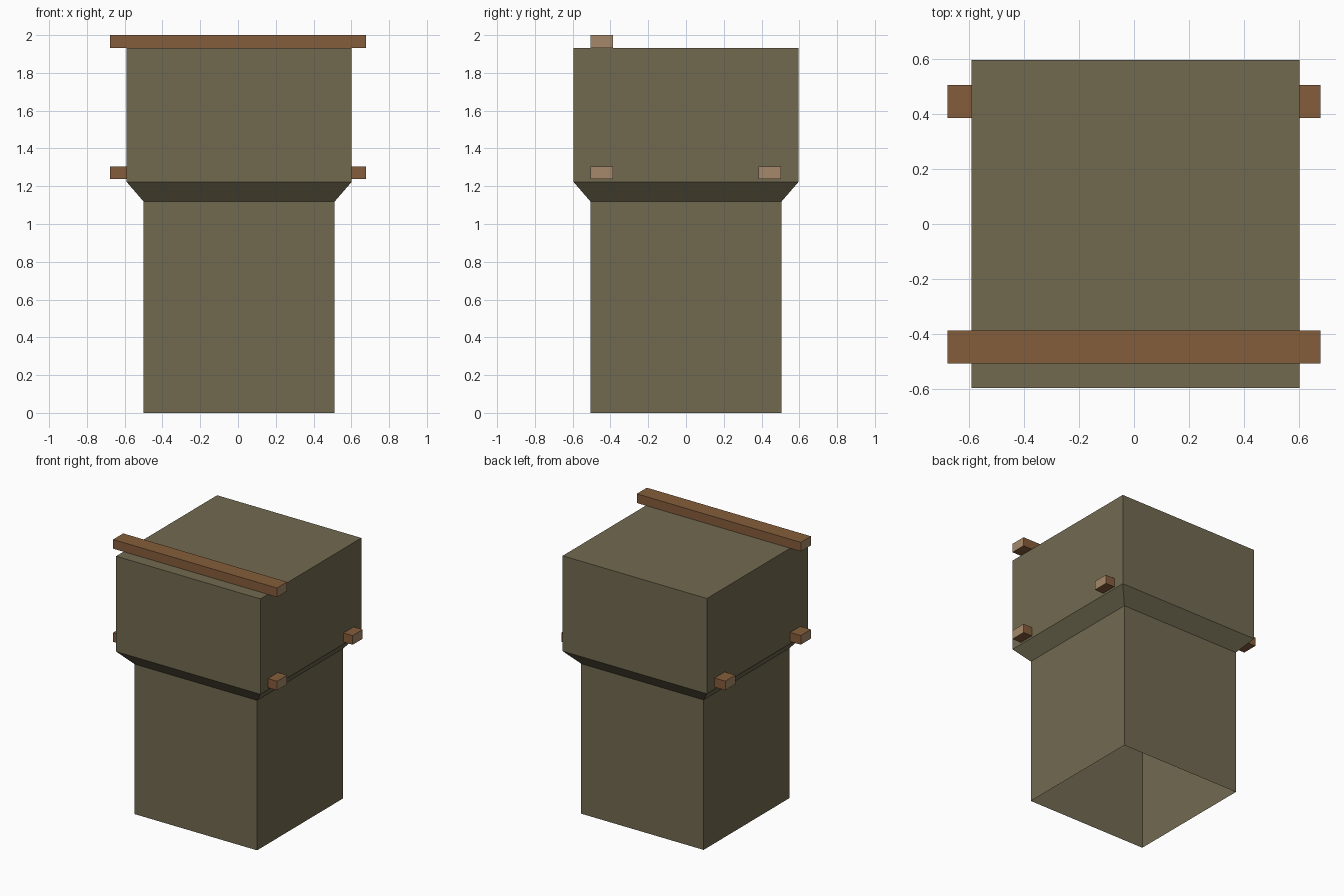
import bpy, bmesh

if "Cube" in bpy.data.objects:
    bpy.data.objects.remove(bpy.data.objects["Cube"])


def material(name, rgb):
    m = bpy.data.materials.new(name)
    m.diffuse_color = (*rgb, 1.0)
    m.use_nodes = True
    m.node_tree.nodes["Principled BSDF"].inputs["Base Color"].default_value = m.diffuse_color
    return m


STONE = material("olive_stone", (0.165, 0.144, 0.081))
WOOD = material("brown_wood", (0.235, 0.110, 0.043))
END = material("pale_end_grain", (0.375, 0.250, 0.142))


def add_object(name, bm, mats):
    mesh = bpy.data.meshes.new(name)
    bm.to_mesh(mesh)
    bm.free()
    for m in mats:
        mesh.materials.append(m)
    ob = bpy.data.objects.new(name, mesh)
    bpy.context.collection.objects.link(ob)
    return ob


# Tower shell: square rings stacked upward, closed on top and open underneath
CX = 0.006
bm = bmesh.new()
rings = []
for half, z in [(0.505, 0.0), (0.505, 1.118), (0.595, 1.222), (0.595, 1.933)]:
    rings.append([bm.verts.new((CX + sx * half, sy * half, z))
                  for sx, sy in [(-1, -1), (1, -1), (1, 1), (-1, 1)]])
for low, high in zip(rings, rings[1:]):
    for i in range(4):
        j = (i + 1) % 4
        bm.faces.new((low[i], low[j], high[j], high[i]))
bm.faces.new(rings[-1])
add_object("tower_shell", bm, [STONE])


# Wooden beams running left to right, with pale cut ends
def beam(name, y, z):
    bm = bmesh.new()
    bmesh.ops.create_cube(bm, size=1.0)
    for v in bm.verts:
        v.co = (v.co.x * 1.353, v.co.y * 0.119 + y, v.co.z * 0.068 + z)
    bm.normal_update()
    for f in bm.faces:
        f.material_index = 1 if abs(f.normal.x) > 0.5 else 0
    add_object(name, bm, [WOOD, END])


beam("top_front_beam", -0.446, 1.966)
beam("lower_front_beam", -0.446, 1.271)
beam("lower_back_beam", 0.444, 1.271)
